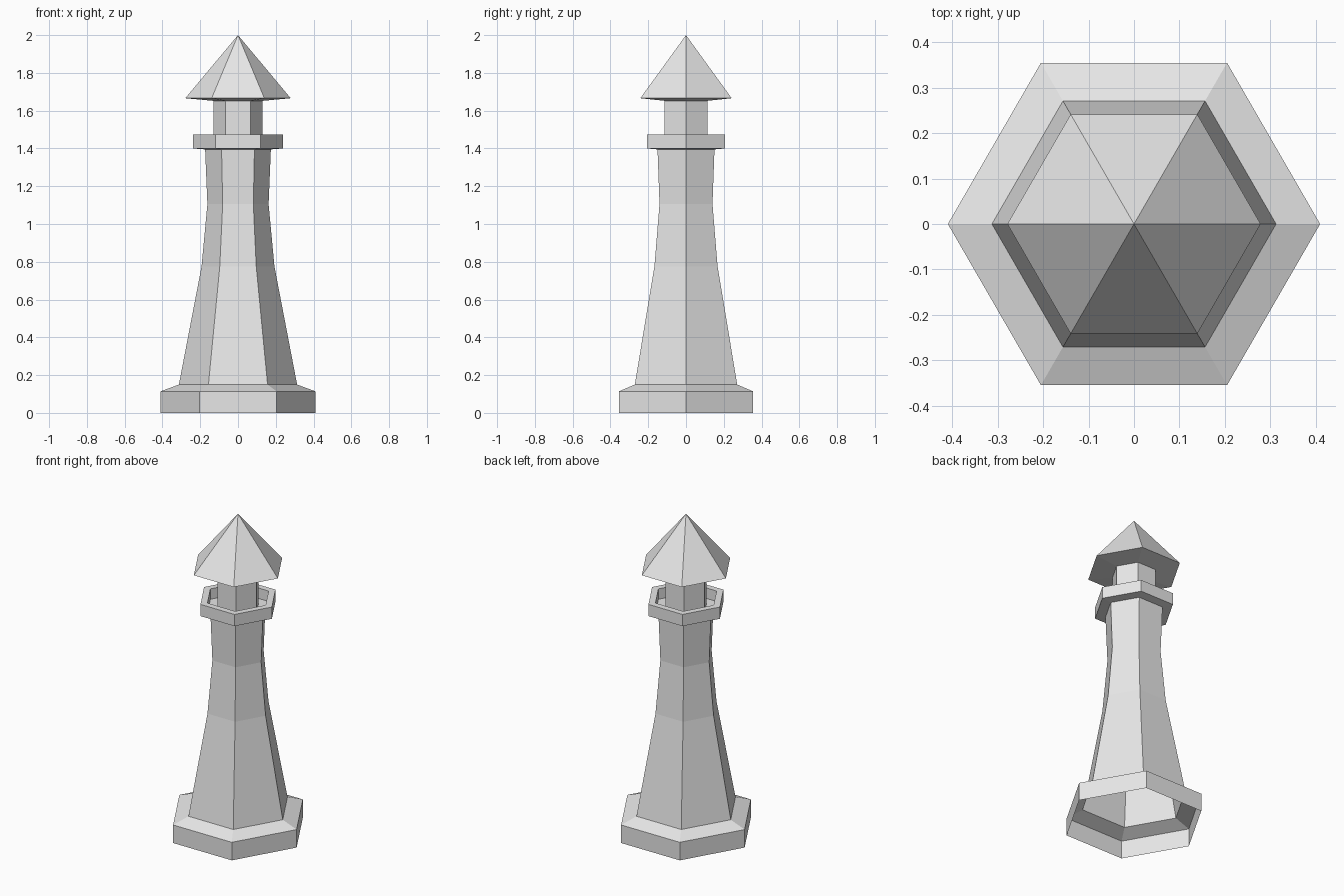
import bpy
import bmesh
import math

cube = bpy.data.objects.get("Cube")
if cube:
    bpy.data.objects.remove(cube, do_unlink=True)

SIDES = 6

stone = bpy.data.materials.new("plain grey")
stone.use_nodes = True
GREY = (0.8, 0.8, 0.8, 1.0)
stone.diffuse_color = GREY
stone.node_tree.nodes["Principled BSDF"].inputs["Base Color"].default_value = GREY


def hex_shell(name, profile):
    """Turn a (radius, height) profile into an open six-sided shell; radius 0 makes a tip."""
    bm = bmesh.new()
    rings = []
    for r, z in profile:
        if r == 0:
            rings.append([bm.verts.new((0, 0, z))] * SIDES)
        else:
            rings.append([bm.verts.new((r * math.cos(math.tau * i / SIDES),
                                        r * math.sin(math.tau * i / SIDES), z))
                          for i in range(SIDES)])
    for low, high in zip(rings, rings[1:]):
        for i in range(SIDES):
            j = (i + 1) % SIDES
            corners = [low[i], low[j], high[j], high[i]]
            bm.faces.new(list(dict.fromkeys(corners)))
    mesh = bpy.data.meshes.new(name)
    bm.to_mesh(mesh)
    bm.free()
    mesh.materials.append(stone)
    obj = bpy.data.objects.new(name, mesh)
    bpy.context.collection.objects.link(obj)
    return obj


# Plinth with a sloped shoulder, open underneath
hex_shell("base", [(0.41, 0), (0.41, 0.114), (0.313, 0.15)])

# Tapering shaft that flares slightly at the top
hex_shell("tower", [(0.313, 0.15), (0.193, 0.775), (0.162, 1.105), (0.174, 1.395)])

# Balcony: underside, outer wall, rim, inner wall and floor
hex_shell("gallery", [(0.174, 1.395), (0.237, 1.40), (0.237, 1.474),
                      (0.193, 1.474), (0.193, 1.408), (0.13, 1.408)])

# Lamp room
hex_shell("lantern", [(0.13, 1.408), (0.13, 1.652)])

# Roof with its shallow eaves
hex_shell("roof", [(0.13, 1.652), (0.279, 1.666), (0, 2.0)])
